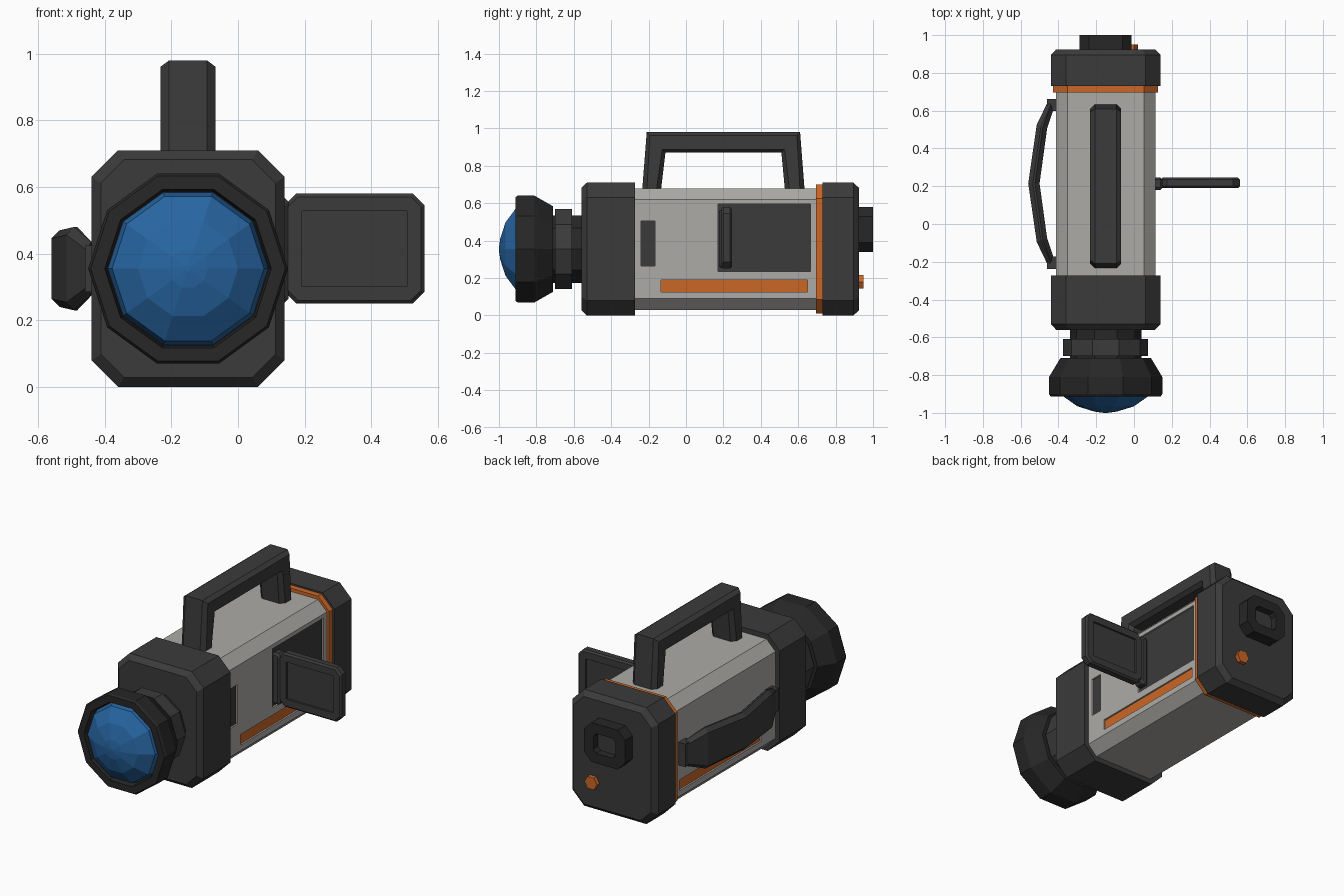
import bpy, bmesh
from math import sin, cos, tau
from mathutils import Vector

old = bpy.data.objects.get("Cube")
if old:
    bpy.data.objects.remove(old, do_unlink=True)

CX, CZ = -0.15, 0.355      # optical axis of the camera


def material(name, r, g, b):
    m = bpy.data.materials.new(name)
    m.use_nodes = True
    m.diffuse_color = (r, g, b, 1)
    m.node_tree.nodes["Principled BSDF"].inputs["Base Color"].default_value = (r, g, b, 1)
    return m


GREY = material("dark grey", 0.043, 0.043, 0.043)
BLACK = material("soft black", 0.02, 0.02, 0.02)
LIGHT = material("light grey", 0.42, 0.41, 0.385)
ORANGE = material("orange", 0.6, 0.135, 0.02)
BLUE = material("lens blue", 0.02, 0.13, 0.36)


def loft(name, rings, mat):
    """Skin a row of equal-sized rings and cap both ends."""
    bm = bmesh.new()
    rows = [[bm.verts.new(p) for p in ring] for ring in rings]
    n = len(rows[0])
    for a, b in zip(rows, rows[1:]):
        for i in range(n):
            j = (i + 1) % n
            bm.faces.new((a[i], a[j], b[j], b[i]))
    bm.faces.new(rows[0])
    bm.faces.new(rows[-1])
    bmesh.ops.remove_doubles(bm, verts=bm.verts, dist=0.0005)
    bmesh.ops.recalc_face_normals(bm, faces=bm.faces)
    mesh = bpy.data.meshes.new(name)
    bm.to_mesh(mesh)
    bm.free()
    mesh.materials.append(mat)
    ob = bpy.data.objects.new(name, mesh)
    bpy.context.collection.objects.link(ob)
    return ob


def octagon(w, h, c):
    """Rectangle of half size w, h with corners cut by c."""
    return [(w, c - h), (w, h - c), (w - c, h), (c - w, h),
            (-w, h - c), (-w, c - h), (c - w, -h), (w - c, -h)]


def block(name, sections, mat, x=CX, z=CZ):
    """Chamfered block along y from (y, half width, half height, chamfer)."""
    return loft(name, [[(x + u, y, z + v) for u, v in octagon(w, h, c)]
                       for y, w, h, c in sections], mat)


def turned(name, profile, mat, sides=10, x=CX, z=CZ):
    """Faceted round part along y from (y, radius)."""
    return loft(name, [[(x + r * cos(tau * i / sides), y, z + r * sin(tau * i / sides))
                        for i in range(sides)] for y, r in profile], mat)


def band(name, stations, axis, chamfer, mat):
    """Chamfered strip through (outer point, inner point, half width)."""
    rings = []
    for outer, inner, half in stations:
        a, b = Vector(outer), Vector(inner)
        d = (b - a).normalized()
        rings.append([(a + b) / 2 + d * u + Vector(axis) * v
                      for u, v in octagon((b - a).length / 2, half, chamfer)])
    return loft(name, rings, mat)


def box(name, lo, hi, mat):
    mid = [(a + b) / 2 for a, b in zip(lo, hi)]
    w, h = (hi[0] - lo[0]) / 2, (hi[2] - lo[2]) / 2
    return block(name, [(lo[1], w, h, 0), (hi[1], w, h, 0)], mat, mid[0], mid[2])


# Housing: light body between two dark end blocks
body = block("body", [(-0.29, 0.2625, 0.325, 0.06), (0.74, 0.2625, 0.325, 0.06)], LIGHT)
block("front_block", [(-0.56, 0.262, 0.327, 0.07), (-0.53, 0.29, 0.355, 0.08),
                      (-0.273, 0.29, 0.355, 0.08)], GREY)
block("rear_block", [(0.73, 0.29, 0.355, 0.08), (0.895, 0.29, 0.355, 0.08),
                     (0.925, 0.262, 0.327, 0.07)], GREY)
block("trim_ring", [(0.695, 0.278, 0.345, 0.075), (0.735, 0.278, 0.345, 0.075)], ORANGE)

# Recessed side panels: side, y range, z range, colour
panels = [("screen_bay", 1, 0.17, 0.665, 0.235, 0.595, GREY),
          ("side_vent", 1, -0.24, -0.165, 0.265, 0.505, GREY),
          ("left_stripe", 1, -0.135, 0.65, 0.125, 0.19, ORANGE),
          ("right_stripe", -1, -0.135, 0.65, 0.125, 0.19, ORANGE)]
for name, side, y0, y1, z0, z1, mat in panels:
    face = CX + side * 0.2625
    floor = face - side * 0.016
    tip = face + side * 0.05
    cutter = box("cutter", (min(floor, tip), y0, z0), (max(floor, tip), y1, z1), LIGHT)
    cutter.hide_render = True
    mod = body.modifiers.new("recess", "BOOLEAN")
    mod.operation, mod.solver, mod.object = "DIFFERENCE", "EXACT", cutter
    bpy.context.view_layer.objects.active = body
    bpy.ops.object.modifier_apply(modifier=mod.name)
    bpy.data.objects.remove(cutter, do_unlink=True)
    top = floor + side * 0.006
    box(name, (min(floor, top), y0, z0), (max(floor, top), y1, z1), mat)

# Lens assembly
turned("lens_neck", [(-0.73, 0.19), (-0.55, 0.19)], BLACK)
turned("focus_ring", [(-0.70, 0.225), (-0.61, 0.225)], GREY)
turned("lens_hood", [(-0.71, 0.24), (-0.81, 0.30), (-0.90, 0.30), (-0.912, 0.292),
                     (-0.912, 0.25), (-0.86, 0.243)], BLACK)
turned("lens_glass", [(-0.85, 0.243), (-0.91, 0.228), (-0.965, 0.15),
                      (-0.993, 0.06), (-1.0, 0.01)], BLUE)

# Carry handle over the top
band("carry_handle", [((CX, -0.235, 0.66), (CX, -0.135, 0.66), 0.082),
                      ((CX, -0.21, 0.98), (CX, -0.11, 0.87), 0.082),
                      ((CX, 0.61, 0.98), (CX, 0.51, 0.87), 0.082),
                      ((CX, 0.635, 0.66), (CX, 0.53, 0.66), 0.082)],
     (1, 0, 0), 0.025, GREY)

# Hand strap with its two mounts
band("hand_strap", [((-0.455, 0.65, CZ), (-0.425, 0.61, CZ), 0.08),
                    ((-0.515, 0.525, CZ), (-0.46, 0.505, CZ), 0.125),
                    ((-0.56, 0.215, CZ), (-0.50, 0.215, CZ), 0.115),
                    ((-0.515, -0.095, CZ), (-0.46, -0.075, CZ), 0.125),
                    ((-0.455, -0.22, CZ), (-0.425, -0.18, CZ), 0.08)],
     (0, 0, 1), 0.024, GREY)
for name, y in (("rear_strap_mount", 0.63), ("front_strap_mount", -0.205)):
    box(name, (-0.46, y - 0.033, CZ - 0.07), (-0.40, y + 0.033, CZ + 0.07), GREY)

# Flip-out screen on its hinge
block("screen_hinge", [(0.18, 0.014, 0.148, 0.012), (0.192, 0.027, 0.157, 0.012),
                       (0.235, 0.027, 0.157, 0.012), (0.245, 0.014, 0.148, 0.012)],
      GREY, 0.125, 0.41)
block("flip_screen", [(0.202, 0.158, 0.113, 0), (0.19, 0.158, 0.113, 0),
                      (0.19, 0.20, 0.155, 0.03), (0.2, 0.21, 0.165, 0.035),
                      (0.235, 0.21, 0.165, 0.035), (0.245, 0.20, 0.155, 0.03),
                      (0.245, 0.158, 0.113, 0), (0.233, 0.158, 0.113, 0)],
      GREY, 0.35, 0.415)

# Eyepiece and record button on the back
block("eyepiece", [(0.91, 0.138, 0.12, 0.05), (1.0, 0.138, 0.12, 0.05),
                   (1.0, 0.075, 0.06, 0.02), (0.96, 0.07, 0.055, 0.02)], BLACK, CX, 0.46)
block("eyepiece_window", [(0.955, 0.07, 0.055, 0.02), (0.963, 0.07, 0.055, 0.02)],
      GREY, CX, 0.46)
turned("record_button", [(0.91, 0.042), (0.95, 0.042)], ORANGE, 6, -0.022, 0.18)
